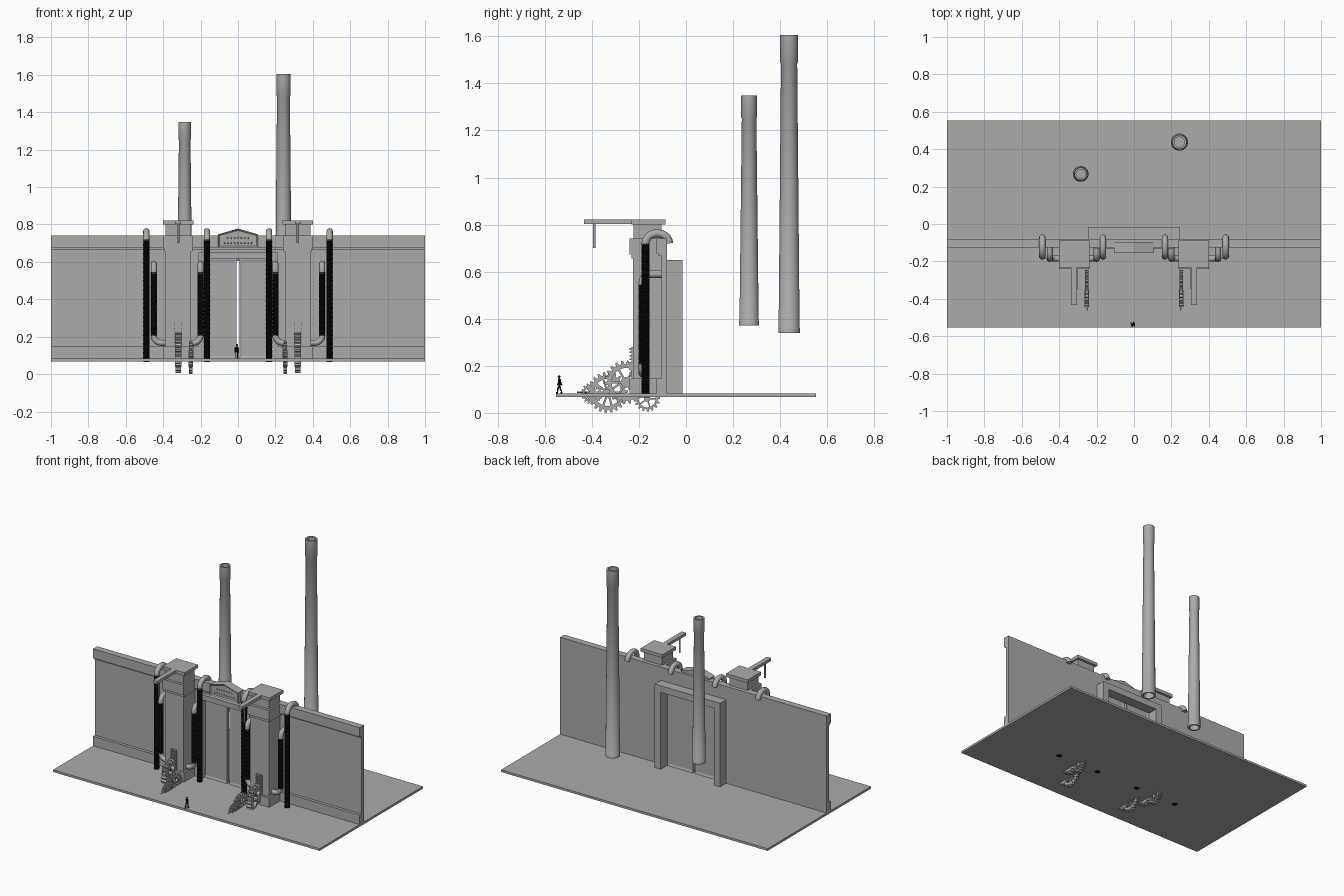
import bpy, bmesh, math
from mathutils import Vector, Matrix

cube = bpy.data.objects.get("Cube")
if cube:
    bpy.data.objects.remove(cube, do_unlink=True)


def material(name, value):
    m = bpy.data.materials.new(name)
    m.use_nodes = True
    m.diffuse_color = (value, value, value, 1)
    m.node_tree.nodes["Principled BSDF"].inputs["Base Color"].default_value = (value, value, value, 1)
    return m


GREY = material("plain grey", 0.41)
BLACK = material("black rubber", 0.006)


def smooth_edges(ob):
    bpy.ops.object.select_all(action='DESELECT')
    ob.select_set(True)
    bpy.context.view_layer.objects.active = ob
    bpy.ops.object.shade_smooth_by_angle(angle=math.radians(35))


def finish(name, bm, smooth=False, mat=GREY):
    bmesh.ops.recalc_face_normals(bm, faces=bm.faces)
    me = bpy.data.meshes.new(name)
    bm.to_mesh(me)
    bm.free()
    me.materials.append(mat)
    ob = bpy.data.objects.new(name, me)
    bpy.context.collection.objects.link(ob)
    if smooth:
        smooth_edges(ob)


def add_box(bm, x, y, z, rot=None):
    """Box from (min, max) pairs, optionally turned by a matrix."""
    size = Vector((x[1] - x[0], y[1] - y[0], z[1] - z[0]))
    mid = Vector((x[0] + x[1], y[0] + y[1], z[0] + z[1])) / 2
    m = Matrix.Translation(mid) @ Matrix.Diagonal(size).to_4x4()
    bmesh.ops.create_cube(bm, size=1, matrix=(rot @ m) if rot else m)


def box(name, x, y, z):
    bm = bmesh.new()
    add_box(bm, sorted(x), y, z)
    finish(name, bm)


def lathe(name, profile, x, y, sides, closed=False, smooth=False, mat=GREY):
    """Spin (radius, height) points about a vertical axis."""
    bm = bmesh.new()
    rings = []
    for r, z in profile:
        rings.append([bm.verts.new((x + r * math.cos(math.tau * i / sides),
                                    y + r * math.sin(math.tau * i / sides), z))
                      for i in range(sides)])
    pairs = list(zip(rings, rings[1:]))
    if closed:
        pairs.append((rings[-1], rings[0]))
    else:
        bm.faces.new(rings[0])
        bm.faces.new(rings[-1])
    for a, b in pairs:
        for i in range(sides):
            j = (i + 1) % sides
            bm.faces.new((a[i], a[j], b[j], b[i]))
    finish(name, bm, smooth, mat)


def tube(name, points, radius, res=4, mat=GREY):
    """Round pipe along a path."""
    cu = bpy.data.curves.new(name, 'CURVE')
    cu.dimensions = '3D'
    cu.bevel_depth = radius
    cu.bevel_resolution = res
    cu.use_fill_caps = True
    sp = cu.splines.new('POLY')
    sp.points.add(len(points) - 1)
    for p, co in zip(sp.points, points):
        p.co = (*co, 1)
    cu.materials.append(mat)
    ob = bpy.data.objects.new(name, cu)
    bpy.context.collection.objects.link(ob)
    bpy.ops.object.select_all(action='DESELECT')
    ob.select_set(True)
    bpy.context.view_layer.objects.active = ob
    bpy.ops.object.convert(target='MESH')
    smooth_edges(bpy.context.view_layer.objects.active)


def hose(name, x, y, z0, z1, r):
    """Ribbed flexible hose."""
    n = int((z1 - z0) / 0.006)
    prof = [(r if i % 2 else r * 0.88, z0 + (z1 - z0) * i / (2 * n)) for i in range(2 * n + 1)]
    lathe(name, prof, x, y, 16, mat=BLACK)


def gear(name, x, y, z, r, teeth, width, spokes, tooth):
    """Spoked gear wheel turning about the x axis."""
    bm = bmesh.new()
    n = teeth * 4
    loops = []
    for dx in (-width / 2, width / 2):
        for outer in (True, False):
            ring = []
            for i in range(n):
                rr = (r if i % 4 < 2 else r - tooth) if outer else r * 0.66
                a = math.tau * (i + (0.2 if i % 2 else 0)) / n
                ring.append(bm.verts.new((x + dx, y + rr * math.cos(a), z + rr * math.sin(a))))
            loops.append(ring)
    for p, q in ((0, 1), (2, 3), (0, 2), (1, 3)):
        for i in range(n):
            j = (i + 1) % n
            bm.faces.new((loops[p][i], loops[p][j], loops[q][j], loops[q][i]))
    for k in range(spokes):
        rot = Matrix.Translation((x, y, z)) @ Matrix.Rotation(math.tau * k / spokes, 4, 'X')
        add_box(bm, (-width * 0.35, width * 0.35), (0, r * 0.7), (-r * 0.05, r * 0.05), rot)
    bmesh.ops.create_cone(bm, cap_ends=True, segments=16, radius1=r * 0.24, radius2=r * 0.24, depth=width,
                          matrix=Matrix.Translation((x, y, z)) @ Matrix.Rotation(math.pi / 2, 4, 'Y'))
    finish(name, bm)


def arc(steps, f):
    return [f(math.pi * i / steps) for i in range(steps + 1)]


# Ground and the wall over the doorway
box("ground", (-1, 1), (-0.553, 0.553), (0.068, 0.083))
box("wall_over_door", (-0.2, 0.2), (-0.105, -0.08), (0.61, 0.74))
box("wall_cap", (-1, 1), (-0.125, -0.08), (0.677, 0.74))
box("wall_cap_step", (-1, 1), (-0.116, -0.08), (0.667, 0.677))
box("door_lintel_front", (-0.21, 0.21), (-0.13, -0.1), (0.615, 0.65))
box("door_lintel_back", (-0.245, 0.245), (-0.085, -0.015), (0.605, 0.65))

for s, side in ((1, "left"), (-1, "right")):
    # Wall half, skirting and doorway
    box(f"wall_{side}", (s * 0.2, s), (-0.105, -0.08), (0.083, 0.74))
    box(f"wall_skirting_{side}", (s * 0.2, s), (-0.125, -0.08), (0.083, 0.147))
    box(f"door_jamb_front_{side}", (s * 0.175, s * 0.21), (-0.13, -0.1), (0.083, 0.615))
    box(f"door_jamb_back_{side}", (s * 0.2, s * 0.245), (-0.085, -0.015), (0.083, 0.605))
    bm = bmesh.new()
    add_box(bm, sorted((s * 0.008, s * 0.2)), (-0.105, -0.085), (0.083, 0.615))
    front = [f for f in bm.faces if abs(f.normal.y) > 0.9]
    bmesh.ops.inset_individual(bm, faces=front, thickness=0.02, depth=-0.005)
    finish(f"door_leaf_{side}", bm)

    # Pillar, stacked from base to cap, with a bracket arm
    c = s * 0.32
    for part, half, y0, y1, z0, z1 in (
            ("base", 0.082, -0.24, -0.1, 0.083, 0.147),
            ("shaft", 0.07, -0.225, -0.1, 0.147, 0.667),
            ("collar", 0.076, -0.232, -0.1, 0.655, 0.672),
            ("capital", 0.08, -0.24, -0.095, 0.672, 0.74),
            ("neck", 0.068, -0.222, -0.105, 0.74, 0.80),
            ("cap", 0.082, -0.232, -0.088, 0.80, 0.822)):
        box(f"pillar_{part}_{side}", (c - half, c + half), (y0, y1), (z0, z1))
    box(f"bracket_arm_{side}", (c - 0.016, c + 0.016), (-0.433, -0.23), (0.802, 0.822))
    tube(f"hanging_rod_{side}", [(c, -0.39, 0.81), (c, -0.39, 0.70)], 0.006)

    # Tall hoses hooked over the wall
    for where, x in (("outer", s * 0.49), ("inner", s * 0.166)):
        hose(f"tall_hose_{where}_{side}", x, -0.172, 0.065, 0.72, 0.018)
        tube(f"tall_hose_hook_{where}_{side}", [(x, -0.172, 0.71)] + arc(
            14, lambda a: (x, -0.122 - 0.05 * math.cos(a), 0.72 + 0.043 * math.sin(a))), 0.017)

    # Short hoses from the wall into the foot of the pillar
    for where, x, d in (("outer", s * 0.45, -s), ("inner", s * 0.2, s)):
        y = -0.185
        hose(f"short_hose_{where}_{side}", x, y, 0.205, 0.545, 0.0175)
        tube(f"short_hose_top_{where}_{side}", [(x, y, 0.535)] + arc(
            7, lambda a: (x, y + 0.035 * (1 - math.cos(a / 2)), 0.555 + 0.035 * math.sin(a / 2)))
            + [(x, -0.1, 0.59)], 0.016)
        tube(f"short_hose_foot_{where}_{side}", [(x, y, 0.215)] + arc(
            7, lambda a: (x + d * 0.04 * (1 - math.cos(a / 2)), y, 0.205 - 0.038 * math.sin(a / 2)))
            + [(x + d * 0.07, y, 0.167)], 0.016)

    # Gear train sunk in the ground, and the toothed rack on the pillar
    gear(f"upper_gear_{side}", c, -0.255, 0.13, 0.092, 22, 0.034, 6, 0.014)
    gear(f"rear_gear_{side}", c, -0.165, 0.06, 0.055, 16, 0.03, 5, 0.011)
    gear(f"large_gear_{side}", s * 0.252, -0.333, 0.087, 0.087, 22, 0.018, 10, 0.014)
    gear(f"front_gear_{side}", s * 0.252, -0.4, 0.083, 0.046, 16, 0.024, 8, 0.008)
    tube(f"front_shaft_{side}", [(s * 0.252, -0.40, 0.088), (s * 0.252, -0.463, 0.088)], 0.003)
    bm = bmesh.new()
    add_box(bm, (c - 0.02, c + 0.02), (-0.232, -0.222), (0.147, 0.28))
    for i in range(9):
        z = 0.152 + i * 0.0145
        add_box(bm, (c - 0.02, c + 0.02), (-0.24, -0.23), (z, z + 0.007))
    finish(f"toothed_rack_{side}", bm)

# Pediment with a sunk panel and studs
bm = bmesh.new()
outline = [(-0.107, 0.677), (0.107, 0.677), (0.107, 0.747), (0, 0.778), (-0.107, 0.747)]
face = bm.faces.new([bm.verts.new((x, -0.155, z)) for x, z in outline])
back = bmesh.ops.extrude_face_region(bm, geom=[face], use_keep_orig=True)["geom"]
bmesh.ops.translate(bm, vec=(0, 0.058, 0), verts=[v for v in back if isinstance(v, bmesh.types.BMVert)])
bmesh.ops.recalc_face_normals(bm, faces=bm.faces)
front = [f for f in bm.faces if f.normal.y < -0.9]
bmesh.ops.inset_region(bm, faces=front, thickness=0.01, depth=-0.008)
for row, count in ((0.70, 9), (0.728, 7)):
    for i in range(count):
        x = (i - (count - 1) / 2) * 0.018
        bmesh.ops.create_icosphere(bm, subdivisions=1, radius=0.005,
                                   matrix=Matrix.Translation((x, -0.147, row)))
finish("pediment", bm)

# Hollow chimneys with a collar
for name, x, y, z0, z1, zc, rb, rt, rc in (
        ("short_chimney", -0.285, 0.268, 0.372, 1.348, 1.257, 0.042, 0.031, 0.034),
        ("tall_chimney", 0.243, 0.438, 0.34, 1.605, 1.49, 0.046, 0.0345, 0.038)):
    lathe(name, [(rb, z0), (rb, z0 + 0.02), (rb * 0.97, z0 + 0.022), (rt, zc - 0.006), (rc, zc), (rc, z1),
                 (rt * 0.78, z1), (rt * 0.78, zc), (rb * 0.75, z0)], x, y, 32, closed=True, smooth=True)

# Walking figure
px, py, g = -0.006, -0.537, 0.083
tube("figure_torso", [(px, py, g + 0.035), (px, py - 0.001, g + 0.061)], 0.0068, 2, BLACK)
tube("figure_neck", [(px, py - 0.001, g + 0.06), (px, py - 0.002, g + 0.068)], 0.003, 2, BLACK)
for s, side in ((1, "left"), (-1, "right")):
    x = px + s * 0.0045
    tube(f"figure_leg_{side}", [(x, py, g + 0.037), (x, py + s * 0.005 - 0.002, g + 0.02),
                                (x, py + s * 0.01, g + 0.003), (x, py + s * 0.01 - 0.006, g + 0.003)],
         0.0035, 2, BLACK)
    x = px + s * 0.009
    tube(f"figure_arm_{side}", [(x, py, g + 0.059), (x + s * 0.001, py - s * 0.005, g + 0.046),
                                (x, py - s * 0.01, g + 0.034)], 0.0026, 2, BLACK)
bm = bmesh.new()
bmesh.ops.create_uvsphere(bm, u_segments=12, v_segments=8, radius=0.006,
                          matrix=Matrix.Translation((px, py - 0.002, g + 0.071)))
finish("figure_head", bm, smooth=True, mat=BLACK)
